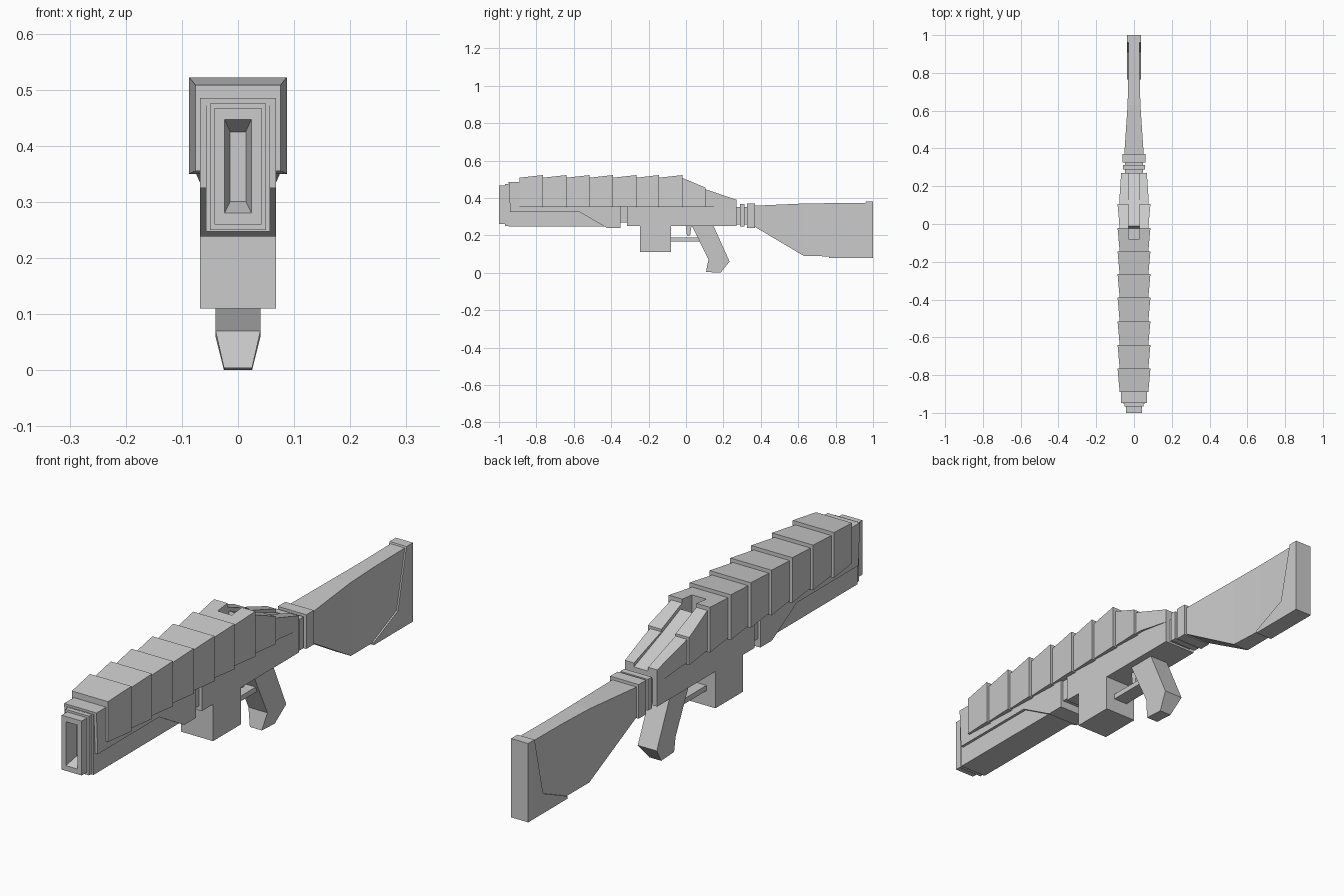
import bpy, bmesh


def finish(name, bm):
    bmesh.ops.recalc_face_normals(bm, faces=bm.faces[:])
    me = bpy.data.meshes.new(name)
    bm.to_mesh(me)
    bm.free()
    ob = bpy.data.objects.new(name, me)
    bpy.context.collection.objects.link(ob)
    return ob


def loft(name, rings):
    """Rings are (y, x0, x1, z0, z1) rectangles joined along y."""
    bm = bmesh.new()
    loops = [[bm.verts.new(p) for p in ((a, y, c), (b, y, c), (b, y, d), (a, y, d))]
             for y, a, b, c, d in rings]
    for p, q in zip(loops, loops[1:]):
        for i in range(4):
            j = (i + 1) % 4
            bm.faces.new((p[i], p[j], q[j], q[i]))
    bm.faces.new(loops[0])
    bm.faces.new(loops[-1])
    return finish(name, bm)


def sym(name, *rings):
    """Loft centred on x: rings are (y, half width, z0, z1)."""
    return loft(name, [(y, -h, h, c, d) for y, h, c, d in rings])


def box(name, y0, y1, h, z0, z1):
    return sym(name, (y0, h, z0, z1), (y1, h, z0, z1))


def plate(name, pts, h):
    """Side profile of (y, z) points; h is one half width or one per point."""
    hs = h if isinstance(h, list) else [h] * len(pts)
    bm = bmesh.new()
    l = [bm.verts.new((-w, y, z)) for (y, z), w in zip(pts, hs)]
    r = [bm.verts.new((w, y, z)) for (y, z), w in zip(pts, hs)]
    bm.faces.new(l)
    bm.faces.new(r[::-1])
    for i in range(len(pts)):
        j = (i + 1) % len(pts)
        bm.faces.new((l[i], l[j], r[j], r[i]))
    return finish(name, bm)


# Stepped muzzle with a tapering slot
sym("muzzle", (-0.945, 0.05, 0.25, 0.475), (-0.967, 0.05, 0.25, 0.475),
    (-0.967, 0.042, 0.26, 0.467), (-1, 0.042, 0.26, 0.467),
    (-1, 0.024, 0.28, 0.447), (-0.946, 0.013, 0.302, 0.423))

# Narrow core and lower guard, wide front shell, rear receiver
box("lower_guard", -0.95, -0.36, 0.057, 0.247, 0.476)
box("core", -0.37, -0.30, 0.057, 0.268, 0.476)
plate("front_shell", [(-0.948, 0.485), (-0.94, 0.325), (-0.57, 0.325), (-0.42, 0.238),
                      (-0.35, 0.238), (-0.35, 0.485)], 0.068)
plate("receiver", [(-0.315, 0.485), (-0.315, 0.25), (0.27, 0.25), (0.27, 0.34),
                   (-0.02, 0.44), (-0.08, 0.44), (-0.08, 0.485)], 0.068)

# Overlapping flared armour scales; the last whole one has a pit for the spine
edges = [-0.89, -0.765, -0.64, -0.515, -0.39, -0.265, -0.145, -0.02]
scales = []
for i, (a, b) in enumerate(zip(edges, edges[1:])):
    scales.append(sym(f"scale_{i + 1}", (a, 0.076, 0.355, 0.508), (b, 0.087, 0.35, 0.522)))
cutter = box("pit_cutter", -0.08, 0.1, 0.03, 0.44, 0.6)
cutter.hide_render = True
cutter.hide_viewport = True
mod = scales[-1].modifiers.new("pit", 'BOOLEAN')
mod.object = cutter
mod.solver = 'EXACT'

# Rear scales are split in halves on either side of the spine
for side, s in (("left", -1), ("right", 1)):
    loft(f"rear_scale_{side}", [(-0.02, s * 0.03, s * 0.076, 0.355, 0.507),
                                (0.105, s * 0.03, s * 0.087, 0.35, 0.455)])
    loft(f"tail_scale_{side}", [(0.1, s * 0.03, s * 0.078, 0.355, 0.447),
                                (0.135, s * 0.03, s * 0.077, 0.355, 0.436),
                                (0.27, s * 0.03, s * 0.068, 0.335, 0.39)])
plate("spine", [(-0.03, 0.42), (-0.01, 0.488), (0.09, 0.445), (0.27, 0.375), (0.27, 0.33)], 0.03)

# Magazine, trigger guard and trigger
box("magazine", -0.247, -0.08, 0.068, 0.11, 0.27)
box("trigger_guard", -0.08, 0.075, 0.03, 0.167, 0.187)
plate("trigger", [(-0.002, 0.255), (0.005, 0.2), (0.022, 0.2), (0.03, 0.255)], 0.012)

# Grip narrowing at the heel
plate("grip", [(0.03, 0.255), (0.12, 0.07), (0.107, 0.004), (0.185, 0.0), (0.233, 0.06),
               (0.145, 0.255)], [0.04, 0.04, 0.025, 0.025, 0.04, 0.04])

# Stock neck with collars, stock and butt plate
box("neck", 0.25, 0.39, 0.048, 0.258, 0.352)
box("collar_1", 0.288, 0.312, 0.058, 0.248, 0.367)
box("collar_2", 0.325, 0.37, 0.06, 0.24, 0.37)
sym("stock", (0.36, 0.052, 0.25, 0.358), (0.63, 0.034, 0.09, 0.37), (0.78, 0.03, 0.087, 0.372),
    (0.98, 0.03, 0.085, 0.374))
plate("butt_plate", [(1, 0.08), (1, 0.38), (0.962, 0.38), (0.958, 0.365), (0.91, 0.155),
                     (0.765, 0.09), (0.765, 0.08)], 0.036)
